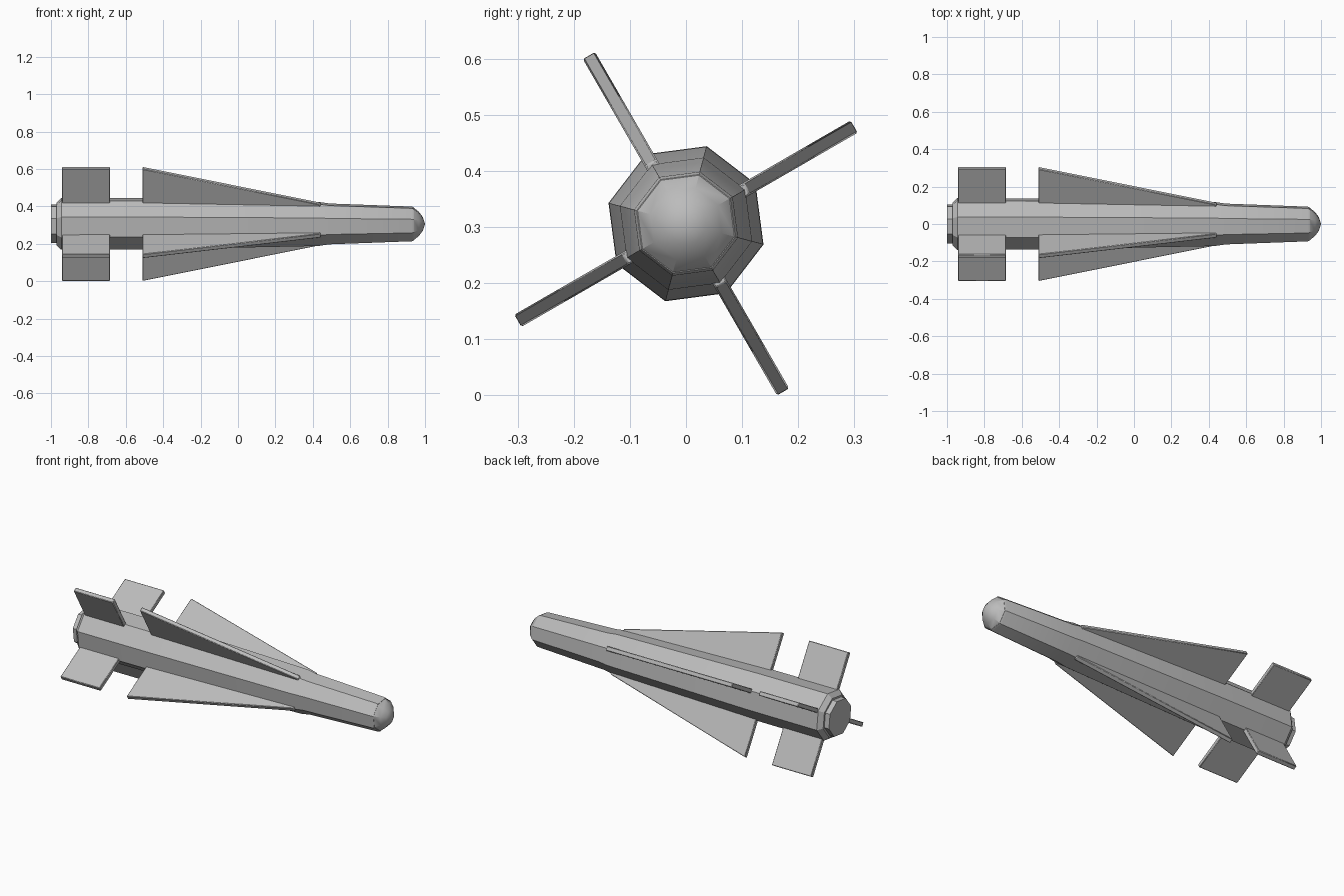
import bpy, bmesh, math
from mathutils import Vector

cube = bpy.data.objects.get("Cube")
if cube:
    bpy.data.objects.remove(cube, do_unlink=True)

AXIS_Z = 0.306
SIDES = 8
FIRST_ANGLE = math.radians(30)

grey = bpy.data.materials.new("light_grey")
grey.use_nodes = True
grey.diffuse_color = (0.5, 0.5, 0.5, 1)
grey.node_tree.nodes["Principled BSDF"].inputs["Base Color"].default_value = grey.diffuse_color


def finish(name, bm, bevel=0):
    """Turn a bmesh into a shaded object with optional softened edges."""
    bmesh.ops.recalc_face_normals(bm, faces=bm.faces)
    mesh = bpy.data.meshes.new(name)
    bm.to_mesh(mesh)
    bm.free()
    mesh.materials.append(grey)
    obj = bpy.data.objects.new(name, mesh)
    bpy.context.collection.objects.link(obj)
    if bevel:
        mod = obj.modifiers.new("soft_edges", "BEVEL")
        mod.width = bevel
        mod.segments = 1
    bpy.ops.object.select_all(action="DESELECT")
    obj.select_set(True)
    bpy.context.view_layer.objects.active = obj
    bpy.ops.object.shade_smooth_by_angle(angle=math.radians(30))
    return obj


def radial(x, r, angle, side=0):
    """Point at radius r and angle around the long axis, shifted sideways."""
    c, s = math.cos(angle), math.sin(angle)
    return Vector((x, r * c - side * s, AXIS_Z + r * s + side * c))


def lathe(name, profile):
    """Octagonal solid from (x, radius) pairs; a zero radius closes to a point."""
    bm = bmesh.new()
    rings = []
    for x, r in profile:
        count = SIDES if r else 1
        rings.append([bm.verts.new(radial(x, r, FIRST_ANGLE + math.tau * i / SIDES))
                      for i in range(count)])
    for a, b in zip(rings, rings[1:]):
        for i in range(SIDES):
            j = (i + 1) % SIDES
            if len(b) == 1:
                bm.faces.new((a[i], a[j], b[0]))
            else:
                bm.faces.new((a[i], a[j], b[j], b[i]))
    for ring in (rings[0], rings[-1]):
        if len(ring) > 1:
            bm.faces.new(ring)
    return finish(name, bm)


def blade(name, outline, angle, thickness=0.025):
    """Flat fin from an (x, radius) outline."""
    bm = bmesh.new()
    left, right = ([bm.verts.new(radial(x, r, angle, s * thickness / 2)) for x, r in outline]
                   for s in (1, -1))
    bm.faces.new(left)
    bm.faces.new(right[::-1])
    for i in range(len(outline)):
        j = (i + 1) % len(outline)
        bm.faces.new((left[i], right[i], right[j], left[j]))
    return finish(name, bm, bevel=0.003)


# Fuselage, exhaust and nose
lathe("exhaust", [(-1, 0.107), (-0.96, 0.107)])
lathe("body", [(-0.97, 0.118), (-0.945, 0.143), (-0.5, 0.142), (0.43, 0.122),
               (0.49, 0.113), (0.93, 0.096), (0.94, 0.091)])
lathe("nose", [(0.938, 0.091), (0.968, 0.066), (0.988, 0.038), (1, 0)])

# Four delta wings and four tail fins in a tilted cross
wing_outline = [(-0.51, 0.09), (-0.51, 0.346), (0.44, 0.126), (0.44, 0.09)]
tail_outline = [(-0.94, 0.09), (-0.94, 0.346), (-0.685, 0.346), (-0.685, 0.09)]
for i, place in enumerate(("back_upper", "front_upper", "front_lower", "back_lower")):
    angle = FIRST_ANGLE + i * math.pi / 2
    blade(place + "_wing", wing_outline, angle)
    blade(place + "_tail_fin", tail_outline, angle)
